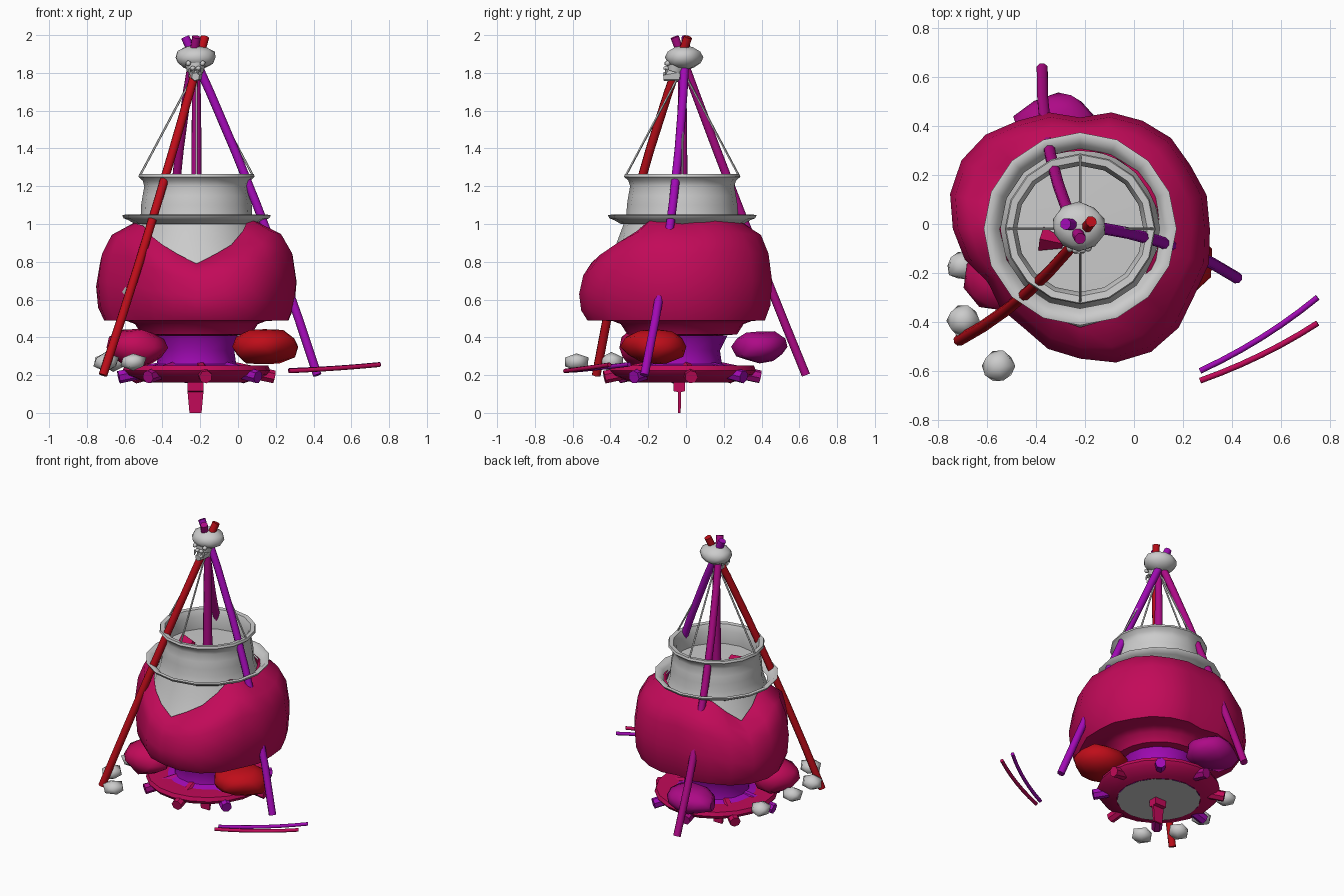
import bpy, bmesh, math, random
from mathutils import Vector

if "Cube" in bpy.data.objects:
    bpy.data.objects.remove(bpy.data.objects["Cube"])

random.seed(4)
CX, CY = -0.22, -0.02          # axis of the hanging pot


def mat(name, rgb):
    m = bpy.data.materials.new(name)
    m.diffuse_color = (*rgb, 1)
    m.use_nodes = True
    m.node_tree.nodes["Principled BSDF"].inputs["Base Color"].default_value = m.diffuse_color
    return m


CRIMSON = mat("crimson", (0.54, 0.003, 0.10))
RED = mat("red", (0.52, 0.004, 0.01))
PURPLE = mat("purple", (0.36, 0.003, 0.46))
MAGENTA = mat("magenta", (0.42, 0.003, 0.24))


def finish(name, bm, m=None, smooth=40):
    bmesh.ops.recalc_face_normals(bm, faces=bm.faces)
    me = bpy.data.meshes.new(name)
    bm.to_mesh(me)
    bm.free()
    ob = bpy.data.objects.new(name, me)
    bpy.context.collection.objects.link(ob)
    if m:
        me.materials.append(m)
    if smooth:
        bpy.ops.object.select_all(action='DESELECT')
        bpy.context.view_layer.objects.active = ob
        ob.select_set(True)
        bpy.ops.object.shade_smooth_by_angle(angle=math.radians(smooth))
    return ob


def skin(bm, rows, closed=True, caps=(False, False)):
    """Bridge rows of points into a surface."""
    vs = [[bm.verts.new(p) for p in row] for row in rows]
    n = len(vs[0])
    for a, b in zip(vs, vs[1:]):
        for i in range(n):
            j = (i + 1) % n
            bm.faces.new((a[i], a[j], b[j], b[i]))
    if caps[0]:
        bm.faces.new(vs[0])
    if caps[1]:
        bm.faces.new(vs[-1])


def lathe(name, profile, m=None, seg=16, caps=(False, False)):
    bm = bmesh.new()
    rows = [[(CX + r * math.cos(2 * math.pi * i / seg), CY + r * math.sin(2 * math.pi * i / seg), z)
             for i in range(seg)] for r, z in profile]
    skin(bm, rows, caps=caps)
    return finish(name, bm, m, 55)


def tube(name, pts, radii, m=None, sides=8):
    pts = [Vector(p) for p in pts]
    if not isinstance(radii, (list, tuple)):
        radii = [radii] * len(pts)
    rows = []
    for k, p in enumerate(pts):
        d = (pts[min(k + 1, len(pts) - 1)] - pts[max(k - 1, 0)]).normalized()
        u = d.cross(Vector((0.3, 0.9, 0.05))).normalized()
        v = d.cross(u)
        rows.append([p + radii[k] * (math.cos(a) * u + math.sin(a) * v)
                     for a in (2 * math.pi * i / sides for i in range(sides))])
    bm = bmesh.new()
    skin(bm, rows, caps=(True, True))
    return finish(name, bm, m, 50)


def rock(name, c, size, m=None, rough=0.12, smooth=60):
    bm = bmesh.new()
    bmesh.ops.create_icosphere(bm, subdivisions=2 if max(size) > 0.09 else 1, radius=1)
    for v in bm.verts:
        k = 1 + random.uniform(-rough, rough * 0.6)
        v.co = Vector(c) + Vector([v.co[i] * k * size[i] for i in range(3)])
    return finish(name, bm, m, smooth)


# Pot: neck flowing into a round body, with a separate flared hoop around the shoulder
BODY = [(0.295, 1.05), (0.31, 1.0), (0.34, 0.92), (0.385, 0.8), (0.435, 0.71), (0.445, 0.64),
        (0.42, 0.56), (0.34, 0.51), (0.24, 0.47), (0.15, 0.45)]
lathe("pot_body", [(0.262, 1.12), (0.258, 1.22), (0.275, 1.262), (0.303, 1.265), (0.308, 1.25), (0.285, 1.23),
                   (0.276, 1.2), (0.285, 1.15), (0.293, 1.1)] + BODY, caps=(False, True))
lathe("pot_hoop", [(0.325, 1.0), (0.345, 1.03), (0.375, 1.05), (0.394, 1.046), (0.385, 1.03), (0.36, 1.02),
                   (0.325, 1.0)])
lathe("pot_contents", [(0.264, 1.13), (0.1, 1.135)], caps=(False, True))
tube("floating_scrap", [(-0.38, -0.06, 1.14), (-0.29, -0.08, 1.15)], [0.05, 0.02], CRIMSON, 4)
# Ladle handle hanging straight down into the pot
tube("ladle_handle", [(CX, CY, 1.12), (CX, CY, 1.5), (CX, CY, 1.82)], [0.03, 0.027, 0.022], MAGENTA)


def pot_r(z):
    for (r1, z1), (r0, z0) in zip(BODY, BODY[1:]):
        if z0 <= z <= z1:
            return r0 + (r1 - r0) * (z - z0) / (z1 - z0)
    return 0.3


# Overflowing mass: outer radius and upper edge every 30 degrees
OUT = [.53, .52, .51, .455, .51, .56, .52, .435, .465, .53, .58, .54]
TOP = [1.0, 1.03, 1.01, 1.01, 1.0, .87, 1.01, .99, .89, .79, .89, 1.03]
cols = []
for i in range(24):
    a, h = i * math.pi / 12, i // 2
    nxt = (h + 1) % 12
    R = OUT[h] if i % 2 == 0 else (OUT[h] + OUT[nxt]) / 2 + 0.01
    T = TOP[h] if i % 2 == 0 else (TOP[h] + TOP[nxt]) / 2
    col = []
    for t, f in ((0, 0.08), (0.13, 0.62), (0.32, 0.96), (0.6, 1.0), (0.85, 0.98), (1, 0.92)):
        z = T + (0.49 - T) * t
        p = pot_r(z)
        col.append((max(p + (R - p) * f, p + 0.008) if t < 0.3 else R * f, z))
    col += [(0.37, 0.487), (0.325, 0.47), (0.29, 0.415), (0.2, 0.41)]
    cols.append([(CX + r * math.cos(a), CY + r * math.sin(a), z) for r, z in col])
bm = bmesh.new()
skin(bm, list(zip(*cols)), caps=(False, True))
finish("overflowing_mass", bm, CRIMSON, 50)

# Fire base: stepped disc, core, outer rim and stem
lathe("base_core", [(0.26, 0.165), (0.26, 0.2), (0.28, 0.24), (0.21, 0.26), (0.2, 0.33), (0.24, 0.41)], PURPLE, 16,
      (False, True))
lathe("base_underside", [(0.265, 0.16), (0.2, 0.16)], caps=(False, True))
lathe("base_rim", [(0.265, 0.162), (0.29, 0.17), (0.37, 0.2), (0.39, 0.225), (0.38, 0.25), (0.31, 0.25), (0.2, 0.245)],
      CRIMSON, 20)
bm = bmesh.new()
skin(bm, [[(CX - 0.005 + sx * w, -0.035 + sy * d, z) for sx, sy in ((-1, -1), (1, -1), (1, 1), (-1, 1))]
          for w, d, z in ((0.032, 0.007, 0), (0.042, 0.008, 0.11), (0.042, 0.03, 0.115), (0.042, 0.03, 0.17))],
     caps=(True, True))
finish("base_stem", bm, CRIMSON, 0)

# Firewood around the rim
for i in range(8):
    a = (i + 0.15) * math.pi / 4
    c, s = math.cos(a), math.sin(a)
    tube(f"firewood_{i}", [(CX + 0.2 * c, CY + 0.2 * s, 0.235), (CX + 0.415 * c, CY + 0.415 * s, 0.19)], 0.035,
         (CRIMSON, PURPLE, MAGENTA)[i % 3], 7)

# Three hearth lumps carrying the mass, and loose stones
rock("hearth_lump_right", (0.14, -0.16, 0.35), (0.18, 0.18, 0.10), RED)
rock("hearth_lump_left", (-0.535, -0.21, 0.345), (0.165, 0.16, 0.105), CRIMSON)
rock("hearth_lump_back", (-0.31, 0.39, 0.35), (0.18, 0.15, 0.092), MAGENTA)
for i, (x, y) in enumerate(((-0.70, -0.17), (-0.70, -0.395), (-0.555, -0.58), (-0.66, 0.12))):
    rock(f"loose_stone_{i}", (x, y, 0.27), (0.074, 0.07, 0.05))


# Tripod legs and loose sticks follow gentle bends
def bend(a, mid, b, n=6):
    a, mid, b = Vector(a), Vector(mid), Vector(b)
    c = mid * 2 - (a + b) / 2
    return [a * (1 - t) ** 2 + c * 2 * t * (1 - t) + b * t * t for t in (i / n for i in range(n + 1))]


tube("tripod_leg_left", bend((-0.715, -0.475, 0.2), (-0.43, -0.275, 1.1), (-0.175, 0.01, 1.99)), 0.024, RED)
tube("tripod_leg_right", bend((0.42, -0.22, 0.2), (0.10, -0.07, 1.1), (-0.28, 0.0, 1.99)), 0.024, PURPLE)
tube("tripod_leg_back", bend((-0.375, 0.635, 0.2), (-0.34, 0.275, 1.1), (-0.22, -0.06, 1.99)), 0.024, MAGENTA)
tube("loose_stick_a", bend((0.27, -0.60, 0.225), (0.52, -0.465, 0.238), (0.75, -0.30, 0.257)), 0.012, PURPLE)
tube("loose_stick_b", bend((0.27, -0.64, 0.222), (0.52, -0.535, 0.236), (0.75, -0.405, 0.255)), 0.012, CRIMSON)

# Hanging wires from the rim to the apex
for i in range(4):
    a = i * math.pi / 2
    tube(f"hanging_wire_{i}", [(CX + 0.3 * math.cos(a), CY + 0.3 * math.sin(a), 1.255),
                               (CX + 0.01 * math.cos(a), CY + 0.01 * math.sin(a), 1.8)], 0.006, None, 5)

# Skull at the apex: cranium, jaws, cheeks and teeth
rock("skull_cranium", (-0.225, -0.01, 1.882), (0.112, 0.1, 0.066), None, 0.06)
tube("skull_upper_jaw", [(-0.225, -0.05, 1.84), (-0.225, -0.06, 1.805)], [0.055, 0.045], None, 7)
tube("skull_lower_jaw", [(-0.225, -0.03, 1.79), (-0.225, -0.12, 1.78)], [0.04, 0.022], None, 6)
for s in (-1, 1):
    rock(f"skull_cheek_{s}", (-0.225 + s * 0.038, -0.098, 1.85), (0.016, 0.018, 0.016))
    rock(f"skull_snout_{s}", (-0.225 + s * 0.015, -0.105, 1.825), (0.016, 0.018, 0.014))
for i in range(4):
    x = -0.225 + (i - 1.5) * 0.022
    tube(f"skull_tooth_{i}", [(x, -0.1, 1.82), (x, -0.11, 1.79)], [0.009, 0.003], None, 5)
